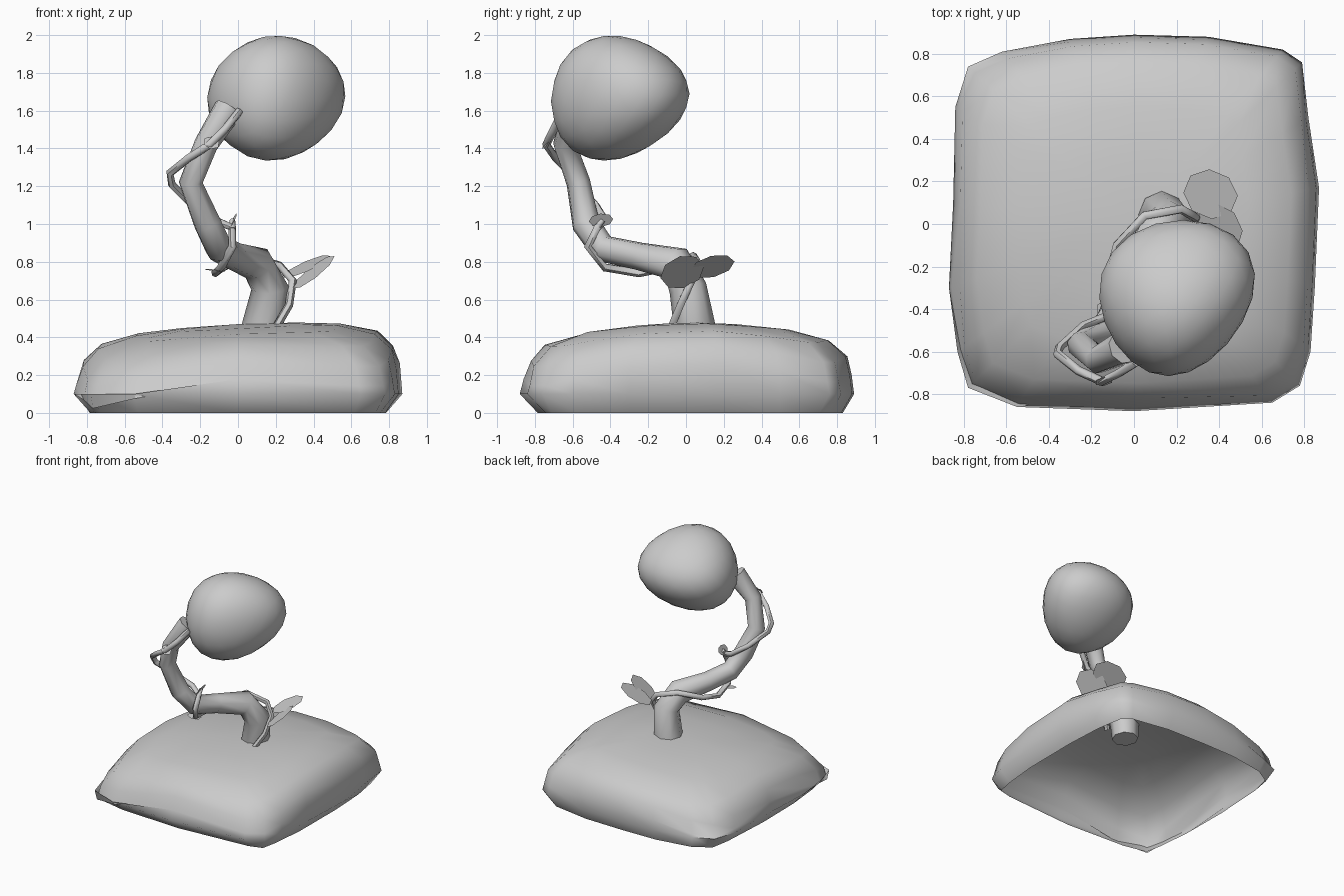
import bpy, bmesh, math
from mathutils import Vector

cube = bpy.data.objects.get("Cube")
if cube:
    bpy.data.objects.remove(cube, do_unlink=True)

grey = bpy.data.materials.new("plain_grey")
grey.use_nodes = True
grey.diffuse_color = (0.6, 0.6, 0.6, 1)
grey.node_tree.nodes["Principled BSDF"].inputs["Base Color"].default_value = (0.6, 0.6, 0.6, 1)


def finish(name, bm, smooth=60):
    bmesh.ops.recalc_face_normals(bm, faces=bm.faces)
    mesh = bpy.data.meshes.new(name)
    bm.to_mesh(mesh)
    bm.free()
    mesh.materials.append(grey)
    obj = bpy.data.objects.new(name, mesh)
    bpy.context.collection.objects.link(obj)
    bpy.ops.object.select_all(action="DESELECT")
    obj.select_set(True)
    bpy.context.view_layer.objects.active = obj
    bpy.ops.object.shade_smooth_by_angle(angle=math.radians(smooth))


def bridge(bm, rings):
    """Join neighbouring rings of vertices with quads."""
    for a, b in zip(rings, rings[1:]):
        for k in range(len(a)):
            n = (k + 1) % len(a)
            bm.faces.new((a[k], a[n], b[n], b[k]))


def tube(name, points, radii, sides):
    """Loft a ring of vertices along a bent path, without twisting."""
    bm = bmesh.new()
    pts = [Vector(p) for p in points]
    side = Vector((1, 0, 0))
    rings = []
    for i, p in enumerate(pts):
        d = (pts[min(i + 1, len(pts) - 1)] - pts[max(i - 1, 0)]).normalized()
        side = (side - d * side.dot(d)).normalized()
        up = d.cross(side)
        turn = [2 * math.pi * k / sides for k in range(sides)]
        rings.append([bm.verts.new(p + radii[i] * (side * math.cos(a) + up * math.sin(a)))
                      for a in turn])
    bridge(bm, rings)
    bm.faces.new(rings[0])
    bm.faces.new(rings[-1])
    finish(name, bm)


def leaf(name, centre, size, normal, sides=8):
    bm = bmesh.new()
    bmesh.ops.create_circle(bm, cap_ends=True, radius=1, segments=sides)
    rot = Vector((0, 0, 1)).rotation_difference(Vector(normal))
    for v in bm.verts:
        v.co = rot @ Vector((v.co.x * size[0], v.co.y * size[1], 0)) + Vector(centre)
    finish(name, bm)


# Ground block: an open-bottomed, cushion-like shell
outline = [(-.84, .55), (-.78, .74), (-.62, .81), (-.3, .87), (0, .89), (.35, .88),
           (.7, .82), (.79, .76), (.82, .5), (.87, .17), (.85, -.3), (.83, -.6),
           (.78, -.76), (.65, -.84), (0, -.88), (-.55, -.86), (-.78, -.77),
           (-.83, -.6), (-.87, -.3), (-.85, .1)]
# each level: height, scale, limit in x and front, limit at back
levels = [(0, 1, .785, .83), (.1, 1, .9, .9), (.23, .985, .86, .88), (.325, .96, .82, .87),
          (.405, .85, .77, .77), (.45, .62, .6, .6), (.465, .35, .35, .35)]
bm = bmesh.new()
rings = []
for z, s, lim, back in levels:
    ring = []
    for px, py in outline:
        x = max(-lim, min(lim, px * s))
        y = max(-lim, min(back, py * s))
        h = z
        if z > .2:      # top leans to one side and drops at the corners
            drop = .36 if x < 0 and y < 0 else .24
            h += .05 * x - .06 * max(-y, .5 * y) - drop * (x * y) ** 2
        elif z == 0:    # rim corners are pulled in
            pull = 1 - .07 * (abs(px * py) / .6) ** 3
            x, y = x * pull, y * pull
        ring.append(bm.verts.new((x, y, h)))
    rings.append(ring)
bridge(bm, rings)
tip = bm.verts.new((0, 0, .47))
for k in range(len(outline)):
    bm.faces.new((rings[-1][k], rings[-1][(k + 1) % len(outline)], tip))
finish("ground_block", bm, 80)

# Crown: rounded blob, tall towards the front and wide towards the back
bm = bmesh.new()
bmesh.ops.create_icosphere(bm, subdivisions=3, radius=1)
for v in bm.verts:
    x, y, z = v.co
    v.co = (.197 + .36 * x * (1 + .17 * y) + .035 * y + .015 * z,
            -.348 + .367 * y,
            1.67 + .325 * z * (1 - .2 * y) + .02 * y)
finish("crown", bm, 80)

# Trunk
trunk = [(.13, .05, .34), (.13, .045, .46), (.17, .01, .66), (.1, -.05, .79),
         (-.02, -.25, .83), (-.1, -.44, .87), (-.16, -.53, 1), (-.25, -.57, 1.22),
         (-.17, -.64, 1.42), (-.05, -.58, 1.61)]
tube("trunk", trunk, [.1, .11, .1, .095, .075, .075, .075, .065, .065, .08], 8)

# Vine winding up the trunk
vine = [(.2, -.08, .45), (.27, -.03, .57), (.29, .03, .7), (.22, .07, .78),
        (.05, .04, .83), (-.08, -.1, .77), (-.12, -.25, .74), (-.09, -.43, .77),
        (-.03, -.52, .88), (-.03, -.47, .98), (-.12, -.43, 1.02), (-.24, -.48, 1.1),
        (-.35, -.58, 1.21), (-.36, -.61, 1.27), (-.26, -.69, 1.35), (-.15, -.74, 1.42),
        (-.07, -.7, 1.5), (.01, -.65, 1.6)]
tube("vine", vine, [.022] * len(vine), 6)
tube("vine_twig", [(-.03, -.48, .97), (-.03, -.44, 1.02)], [.02, .015], 6)

# Leaves
leaf("large_leaf", (.36, .14, .775), (.14, .12), (-.4, -.22, .88))
leaf("side_leaf", (.4, -.02, .745), (.14, .12), (-.6, -.25, .75))
leaf("middle_leaf", (-.025, -.45, 1.02), (.04, .065), (-.85, -.1, .45))
leaf("low_leaf", (-.12, -.4, .755), (.06, .045), (.1, -.1, 1), 6)
leaf("high_leaf", (-.14, -.74, 1.43), (.045, .04), (.2, -.8, .5), 6)
